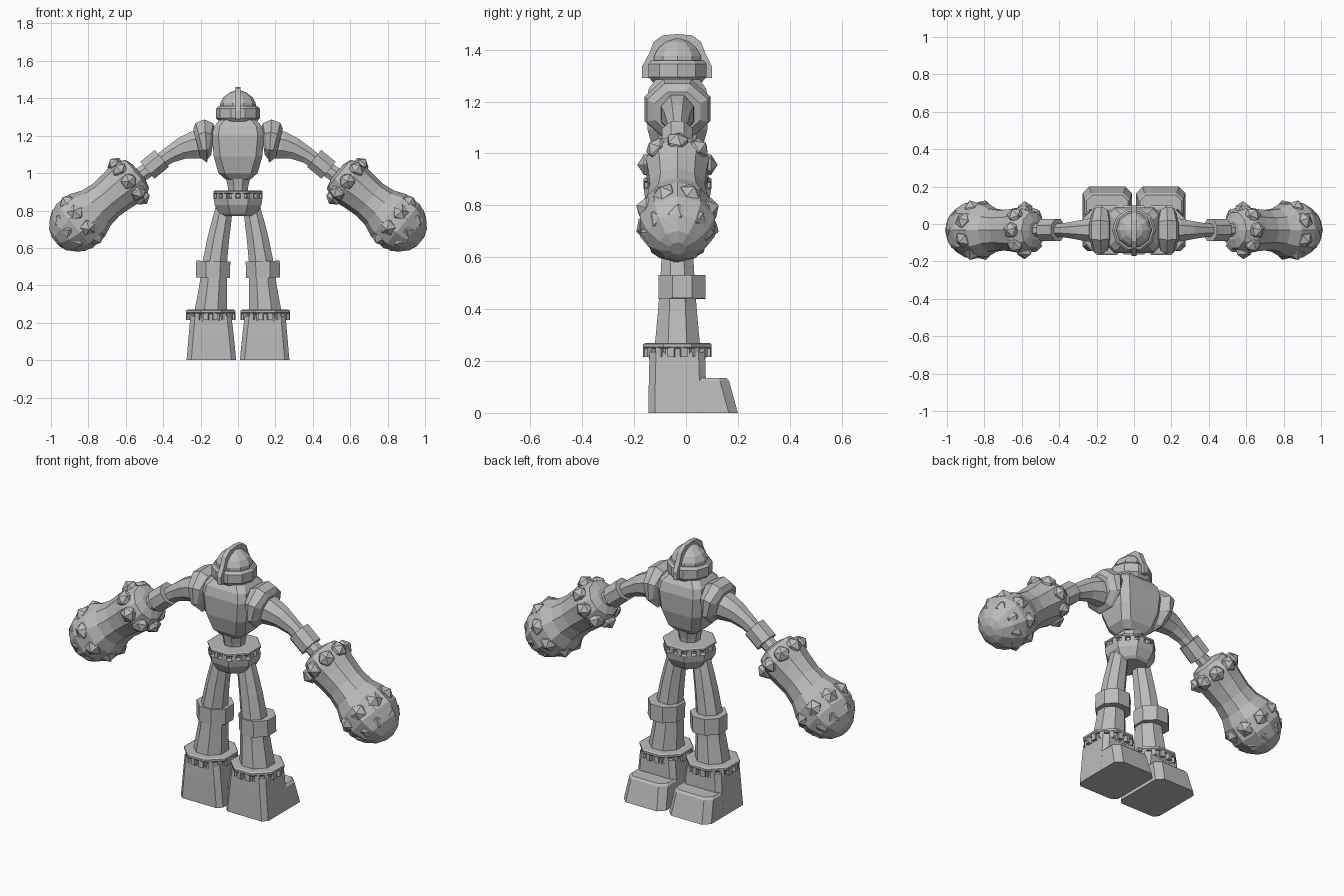
import bpy, bmesh, math
from mathutils import Vector, Matrix

if "Cube" in bpy.data.objects:
    bpy.data.objects.remove(bpy.data.objects["Cube"])

grey = bpy.data.materials.new("plain grey")
grey.diffuse_color = (0.5, 0.5, 0.5, 1)
grey.use_nodes = True
grey.node_tree.nodes["Principled BSDF"].inputs["Base Color"].default_value = grey.diffuse_color
CY = -0.033  # depth of the body centre line


def finish(name, bm):
    bmesh.ops.recalc_face_normals(bm, faces=bm.faces)
    me = bpy.data.meshes.new(name)
    bm.to_mesh(me)
    bm.free()
    me.materials.append(grey)
    ob = bpy.data.objects.new(name, me)
    bpy.context.collection.objects.link(ob)
    return ob


def add_loft(bm, rings):
    vs = [[bm.verts.new(p) for p in r] for r in rings]
    n = len(vs[0])
    for a, b in zip(vs, vs[1:]):
        for i in range(n):
            j = (i + 1) % n
            bm.faces.new((a[i], a[j], b[j], b[i]))
    bm.faces.new(vs[0])
    bm.faces.new(vs[-1])


def loft(name, rings):
    bm = bmesh.new()
    add_loft(bm, rings)
    return finish(name, bm)


def tube_rings(pts, n=8, cy=CY, depth=1.0):
    """pts: (x, z, half width) along a path in the xz plane"""
    out = []
    for i, (x, z, r) in enumerate(pts):
        a, b = pts[max(i - 1, 0)], pts[min(i + 1, len(pts) - 1)]
        t = Vector((b[0] - a[0], 0, b[1] - a[1])).normalized()
        u = Vector((0, 1, 0))
        v = t.cross(u)
        R = r / math.cos(math.pi / n)
        out.append([Vector((x, cy, z)) + R * (math.cos(k) * u * depth + math.sin(k) * v)
                    for k in ((i2 + 0.5) * 2 * math.pi / n for i2 in range(n))])
    return out


def tube(name, pts, **kw):
    return loft(name, tube_rings(pts, **kw))


def rect(x0, x1, y0, y1, z, c):
    """rectangle with cut corners"""
    return [Vector(p + (z,)) for p in ((x0 + c, y0), (x1 - c, y0), (x1, y0 + c), (x1, y1 - c),
                                       (x1 - c, y1), (x0 + c, y1), (x0, y1 - c), (x0, y0 + c))]


def studded_ring(name, cx, z0, z1, r, studs=16):
    """flanged collar with a row of wedges under the flange"""
    bm = bmesh.new()
    h = z1 - z0
    add_loft(bm, tube_rings([(cx, z0, r * .82), (cx, z0 + h * .7, r * .86)], n=8))
    add_loft(bm, tube_rings([(cx, z1 - h * .35, r * .95), (cx, z1 - h * .25, r),
                             (cx, z1 - h * .08, r), (cx, z1, r * .93)], n=8))
    for i in range(studs):
        a = (i + .5) * 2 * math.pi / studs
        m = (Matrix.Translation((cx + r * .9 * math.cos(a), CY + r * .9 * math.sin(a), z0 + h * .45))
             @ Matrix.Rotation(a, 4, 'Z') @ Matrix.Diagonal((r * .2, r * .19, h * .6, 1)))
        bmesh.ops.create_cube(bm, size=1, matrix=m)
    return finish(name, bm)


# torso, waist and belt
loft("torso", [rect(-w, w, CY - d, CY + d, z, c) for z, w, d, c in
               ((.965, .065, .06, .025), (1.0, .105, .09, .035), (1.09, .13, .115, .035),
                (1.2, .14, .122, .035), (1.25, .128, .11, .03), (1.285, .1, .085, .03))])
tube("waist", [(0, .89, .05), (0, .93, .055), (0, .98, .066)])
tube("hip_bowl", [(0, .772, .085), (0, .785, .1), (0, .83, .125), (0, .865, .13), (0, .87, .11)])
studded_ring("belt", 0, .855, .907, .131)

# helmet
tube("helmet_rim", [(0, 1.275, .095), (0, 1.295, .112), (0, 1.345, .112), (0, 1.358, .1)], n=10)
tube("helmet_dome", [(0, 1.34, .092), (0, 1.375, .09), (0, 1.405, .074),
                     (0, 1.43, .045), (0, 1.442, .015)], n=10)
profile = [(-.17, 1.29), (-.17, 1.335), (-.142, 1.385), (-.125, 1.43), (-.09, 1.455), (-.033, 1.46),
           (.024, 1.455), (.058, 1.43), (.075, 1.385), (.1, 1.335), (.1, 1.29)]
loft("helmet_crest", [[Vector((x, y, z)) for y, z in profile] for x in (-.013, .013)])


def mirror(ob):
    """copy a right-hand part to the other side"""
    bm = bmesh.new()
    bm.from_mesh(ob.data)
    bmesh.ops.scale(bm, vec=(-1, 1, 1), verts=bm.verts)
    finish(ob.name.replace("right", "left"), bm)


parts = []

# boots, legs and knee bands
parts.append(loft("right_boot", [rect(.01, .275, -.145, .078, 0, .025),
                                 rect(.025, .262, -.143, .076, .15, .025),
                                 rect(.035, .255, -.14, .073, .235, .025)]))
parts.append(loft("right_toe", [rect(.01, .275, -.1, .2, 0, .035),
                                rect(.022, .264, -.1, .166, .123, .035),
                                rect(.032, .254, -.1, .155, .135, .03)]))
parts.append(studded_ring("right_boot_cuff", .146, .205, .27, .132))
parts.append(tube("right_leg", [(.146, .22, .092), (.143, .28, .085), (.132, .4, .074),
                                (.123, .53, .065), (.105, .65, .058), (.088, .74, .052),
                                (.072, .82, .045)]))
parts.append(tube("right_knee_band", [(.134, .44, .091), (.132, .53, .091)], cy=-.015))

# shoulder pad and upper arm
parts.append(tube("right_shoulder_pad", [(.132, 1.165, .07), (.15, 1.168, .1), (.172, 1.172, .115),
                                         (.2, 1.165, .107), (.22, 1.16, .08)], depth=1.1))
parts.append(tube("right_upper_arm", [(.19, 1.155, .078), (.24, 1.15, .072), (.3, 1.132, .058),
                                      (.37, 1.095, .044), (.44, 1.045, .038), (.56, .965, .042)],
                  depth=.85))
D = Vector((.772, 0, -.637))
c = Vector((.446, CY, 1.047))
parts.append(tube("right_elbow_band", [((c + D * s).x, (c + D * s).z, .059) for s in (-.05, .05)]))

# big forearm with a crown of bumps at the wrist and at the fist
o = Vector((.55, CY, .985))
N = Vector((.637, 0, .772))
bm = bmesh.new()
add_loft(bm, tube_rings([((o + D * s).x, (o + D * s).z, r) for s, r in
                         ((-.03, .05), (-.015, .095), (.05, .122), (.12, .112), (.2, .106), (.27, .115),
                          (.33, .14), (.42, .145), (.49, .115), (.535, .07), (.552, .03))], n=10))
for s, rad, size, off in ((.045, .108, .047, 0), (.37, .122, .05, .5), (.455, .092, .05, 0)):
    for i in range(8):
        a = (i + off) * math.pi / 4
        out = N * math.cos(a) + Vector((0, 1, 0)) * math.sin(a)
        m = Matrix.Translation(o + D * s + out * rad) @ out.to_track_quat('Z', 'Y').to_matrix().to_4x4()
        bmesh.ops.create_icosphere(bm, subdivisions=1, radius=size, matrix=m)
parts.append(finish("right_forearm", bm))

for p in parts:
    mirror(p)
